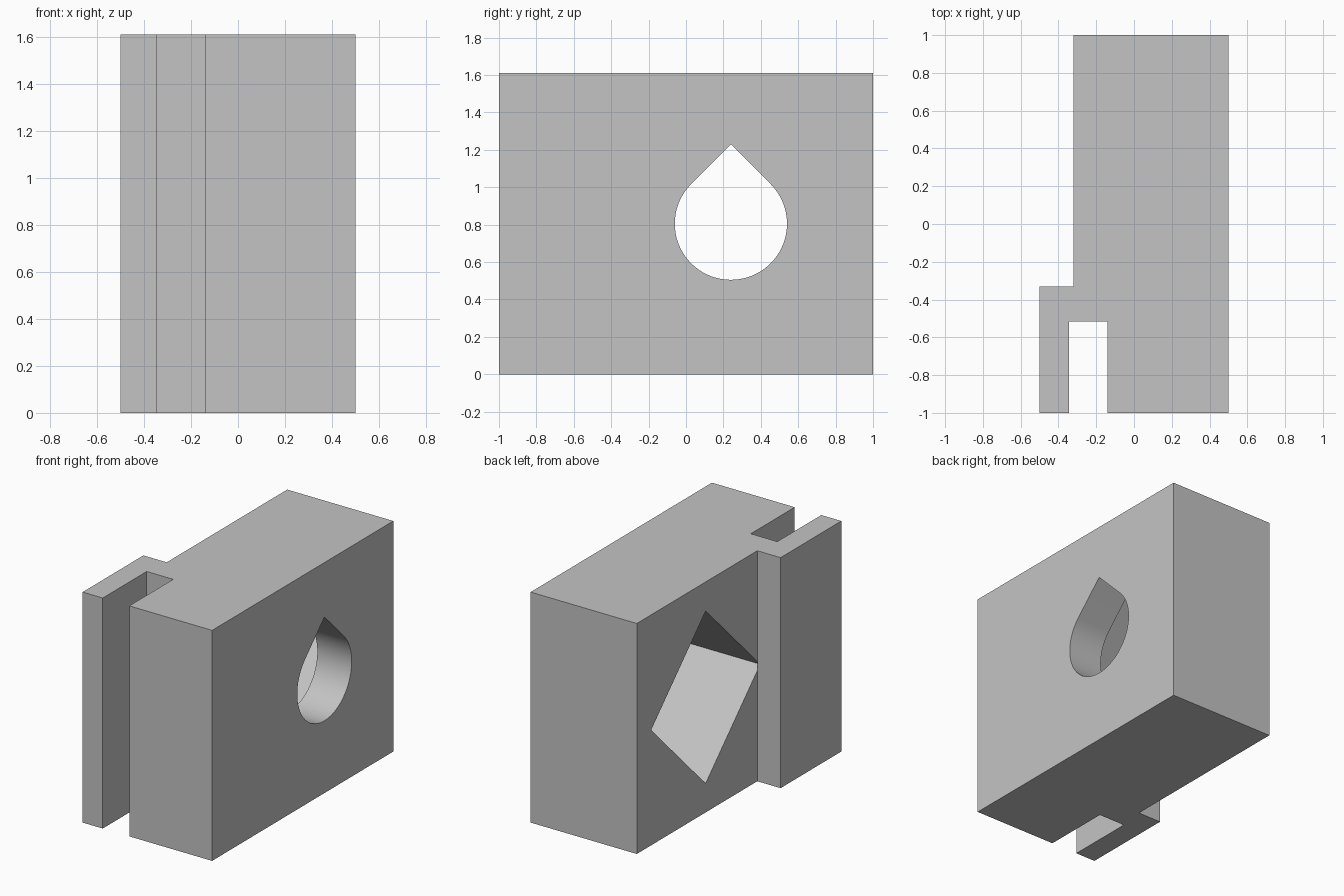
import bpy, bmesh
from math import sin, cos, radians, sqrt
from mathutils import Vector

cube = bpy.data.objects.get("Cube")
if cube:
    bpy.data.objects.remove(cube, do_unlink=True)

HEIGHT = 1.61
HOLE_Y, HOLE_Z = 0.24, HEIGHT / 2
FLOOR_X = 0.235      # where the round hole meets the square pocket
BACK_X = -0.32       # plain side of the block

grey = bpy.data.materials.new("plain grey")
grey.use_nodes = True
grey.diffuse_color = (0.55, 0.55, 0.55, 1)
grey.node_tree.nodes["Principled BSDF"].inputs["Base Color"].default_value = grey.diffuse_color


def prism(name, outline, travel):
    """Extrude a closed 3D outline along a vector."""
    bm = bmesh.new()
    face = bm.faces.new([bm.verts.new(p) for p in outline])
    top = bmesh.ops.extrude_face_region(bm, geom=[face])["geom"]
    moved = [v for v in top if isinstance(v, bmesh.types.BMVert)]
    bmesh.ops.translate(bm, verts=moved, vec=Vector(travel))
    bmesh.ops.recalc_face_normals(bm, faces=bm.faces)
    mesh = bpy.data.meshes.new(name)
    bm.to_mesh(mesh)
    bm.free()
    mesh.materials.append(grey)
    obj = bpy.data.objects.new(name, mesh)
    bpy.context.collection.objects.link(obj)
    return obj


def side_prism(name, outline, x_start, x_end):
    """Prism along x from an outline of (y, z) offsets about the hole axis."""
    points = [(x_start, HOLE_Y + y, HOLE_Z + z) for y, z in outline]
    return prism(name, points, (x_end - x_start, 0, 0))


# Block with its hooked side flange and slot, as one plan profile
plan = [(BACK_X, 1), (0.5, 1), (0.5, -1), (-0.14, -1), (-0.14, -0.515),
        (-0.345, -0.515), (-0.345, -1), (-0.5, -1), (-0.5, -0.33), (BACK_X, -0.33)]
block = prism("slotted_block", [(x, y, 0) for x, y in plan], (0, 0, HEIGHT))

# Teardrop hole: a round bore with a pointed roof
radius = 0.3
teardrop = [(radius * cos(radians(a)), radius * sin(radians(a))) for a in range(135, 406, 5)]
teardrop.append((0, radius * sqrt(2)))
bore = side_prism("bore_cutter", teardrop, FLOOR_X - 0.1, 0.6)

# Square pocket standing on its corner
d = 0.602
pocket = side_prism("pocket_cutter", [(d, 0), (0, d), (-d, 0), (0, -d)], BACK_X - 0.002, FLOOR_X)

bpy.context.view_layer.objects.active = block
for cutter in (pocket, bore):
    cutter.hide_render = True
    cut = block.modifiers.new(cutter.name, "BOOLEAN")
    cut.operation = "DIFFERENCE"
    cut.solver = "EXACT"
    cut.object = cutter
    bpy.ops.object.modifier_apply(modifier=cut.name)
    bpy.data.objects.remove(cutter, do_unlink=True)

# Smooth bore, crisp edges
bpy.ops.object.select_all(action="DESELECT")
block.select_set(True)
bpy.ops.object.shade_smooth_by_angle(angle=radians(30))
